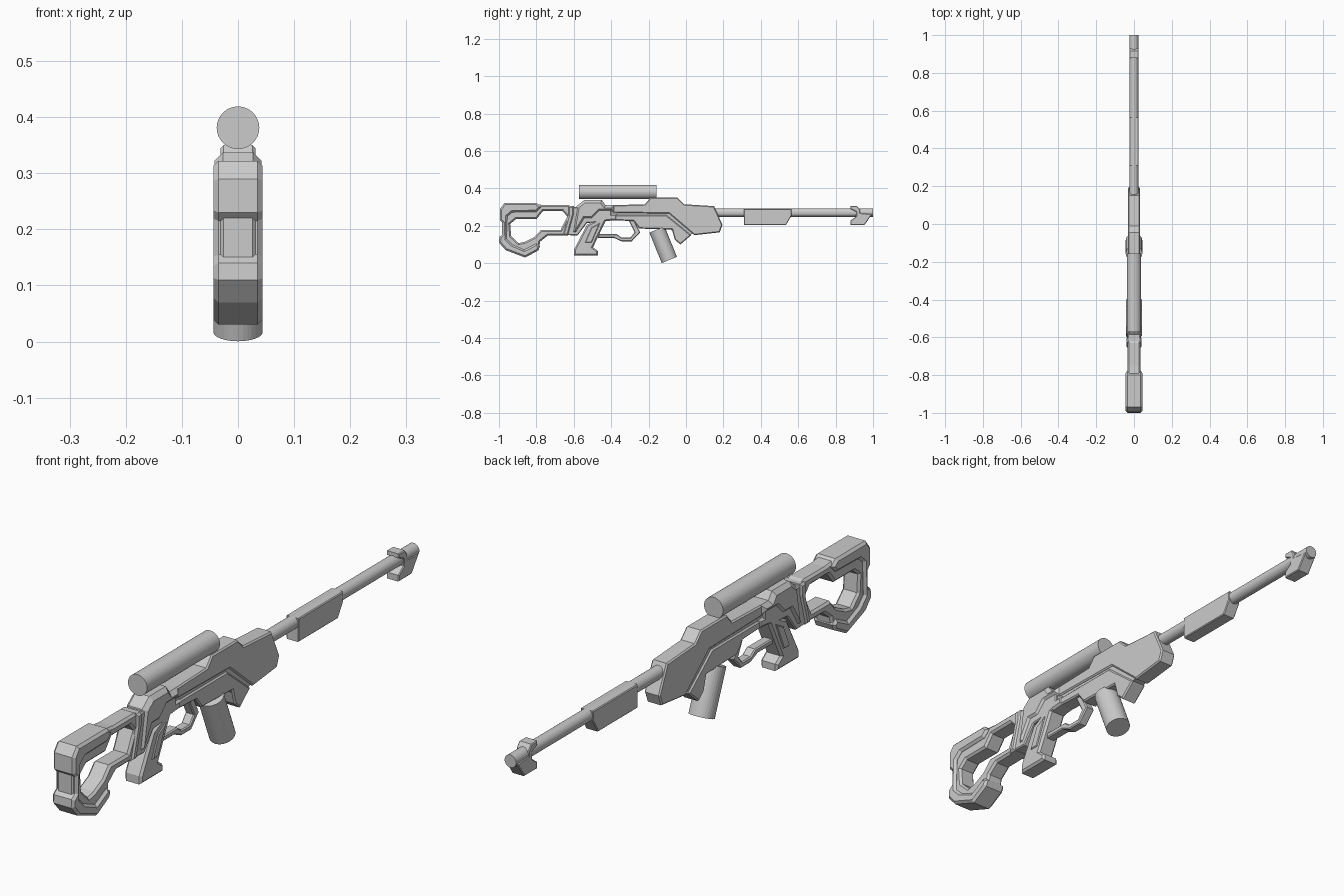
import bpy, bmesh, math
from mathutils import Vector

gun_grey = bpy.data.materials.new("gun_grey")
gun_grey.diffuse_color = (0.6, 0.6, 0.6, 1)


def finish(name, bm):
    bmesh.ops.recalc_face_normals(bm, faces=bm.faces)
    me = bpy.data.meshes.new(name)
    bm.to_mesh(me)
    bm.free()
    ob = bpy.data.objects.new(name, me)
    bpy.context.collection.objects.link(ob)
    me.materials.append(gun_grey)
    return ob


def chamfer(bm, w, c):
    """Bevel the outline edges of both side faces."""
    if c:
        rim = [e for e in bm.edges
               if all(abs(abs(v.co.x) - w) < 1e-5 for v in e.verts)
               and e.verts[0].co.x * e.verts[1].co.x > 0
               and any(abs(f.normal.x) < 0.5 for f in e.link_faces)]
        bmesh.ops.bevel(bm, geom=rim, offset=c, segments=1, affect='EDGES')


def slab(name, pts, w, c=0.006):
    """Side profile (y, z) extruded to x = -w..w with chamfered rims."""
    bm = bmesh.new()
    a = [bm.verts.new((-w, y, z)) for y, z in pts]
    b = [bm.verts.new((w, y, z)) for y, z in pts]
    bm.faces.new(a)
    bm.faces.new(b[::-1])
    n = len(pts)
    for i in range(n):
        j = (i + 1) % n
        bm.faces.new((a[i], b[i], b[j], a[j]))
    bmesh.ops.recalc_face_normals(bm, faces=bm.faces)
    bm.normal_update()
    chamfer(bm, w, c)
    return finish(name, bm)


def ring(name, outer, inner, w, c=0.006):
    """Closed frame between two matching outlines."""
    bm = bmesh.new()
    loops = [[bm.verts.new((x, y, z)) for y, z in p]
             for x, p in ((-w, outer), (w, outer), (w, inner), (-w, inner))]
    n = len(outer)
    for k in range(4):
        p, q = loops[k], loops[(k + 1) % 4]
        for i in range(n):
            j = (i + 1) % n
            bm.faces.new((p[i], p[j], q[j], q[i]))
    bmesh.ops.recalc_face_normals(bm, faces=bm.faces)
    bm.normal_update()
    chamfer(bm, w, c)
    return finish(name, bm)


def rod(name, p, q, r, sides=24):
    p, q = Vector(p), Vector(q)
    bm = bmesh.new()
    bmesh.ops.create_cone(bm, cap_ends=True, segments=sides, radius1=r,
                          radius2=r, depth=(q - p).length)
    rot = (q - p).to_track_quat('Z', 'Y').to_matrix().to_4x4()
    bm.transform(rot)
    bmesh.ops.translate(bm, verts=bm.verts, vec=(p + q) / 2)
    return finish(name, bm)


# Tubes: barrel, scope, tilted magazine
rod("barrel", (0, 0.1, 0.27), (0, 1.0, 0.27), 0.023)
rod("scope", (0, -0.572, 0.381), (0, -0.157, 0.381), 0.038, 32)
rod("magazine", (0, -0.155, 0.18), (0, -0.089, 0.017), 0.044, 32)

# Barrel weight and front sight block
slab("barrel_weight", [(.31, .29), (.565, .29), (.565, .255), (.535, .205),
                       (.31, .205)], 0.025, 0.003)
slab("front_sight", [(.88, .305), (.915, .305), (.93, .285), (.93, .268),
                     (.995, .262), (.955, .205), (.88, .205), (.88, .228),
                     (.91, .25), (.91, .275), (.88, .29)], 0.025, 0.003)

# Front receiver: recessed core showing as a groove between two plates
slab("receiver_core", [(-.42, .30), (.1, .28), (.12, .17), (0, .15),
                       (-.03, .12), (-.09, .19), (-.25, .195), (-.3, .24),
                       (-.42, .24)], 0.025, 0)
slab("receiver_upper_plate",
     [(-.39, .31), (-.22, .315), (-.19, .35), (-.045, .35), (-.01, .315),
      (.15, .305), (.195, .205), (.18, .165), (.045, .15), (-.09, .265),
      (-.39, .27)], 0.031, 0.005)
slab("receiver_lower_plate",
     [(-.40, .258), (-.105, .258), (.028, .15), (-.03, .10), (-.06, .125),
      (-.075, .18), (-.25, .185), (-.28, .225), (-.40, .23)], 0.031, 0.005)

# Rear receiver, collar and grip
slab("rear_core", [(-.605, .3), (-.40, .3), (-.40, .235), (-.46, .22),
                   (-.53, .215), (-.58, .148), (-.635, .15)], 0.034, 0.004)
slab("rear_upper_plate",
     [(-.585, .305), (-.545, .337), (-.45, .337), (-.43, .31), (-.385, .31),
      (-.385, .275), (-.46, .275), (-.50, .235), (-.54, .235),
      (-.585, .16), (-.61, .16)], 0.042, 0.015)
slab("rear_collar", [(-.63, .305), (-.60, .305), (-.598, .265), (-.63, .148),
                     (-.66, .148), (-.63, .26)], 0.04, 0.008)
slab("grip", [(-.37, .262), (-.45, .262), (-.49, .225), (-.53, .205),
              (-.60, .07), (-.60, .04), (-.47, .04), (-.47, .065),
              (-.497, .085), (-.43, .225), (-.37, .23)], 0.034, 0.008)
slab("grip_panel", [(-.46, .215), (-.505, .19), (-.54, .11), (-.505, .11)],
     0.038, 0.003)

# Trigger guard strip
slab("trigger_guard",
     [(-.47, .155), (-.37, .155), (-.345, .137), (-.297, .137), (-.275, .165),
      (-.31, .235), (-.28, .235), (-.245, .165), (-.29, .117), (-.345, .117),
      (-.385, .135), (-.47, .135)], 0.018, 0.004)

# Skeleton stock frame
ring("stock_frame",
     [(-.985, .22), (-.965, .315), (-.80, .315), (-.75, .31), (-.63, .31),
      (-.595, .295), (-.64, .148), (-.74, .147), (-.78, .115), (-.785, .08),
      (-.86, .04), (-.985, .10)],
     [(-.94, .21), (-.91, .235), (-.80, .235), (-.765, .278), (-.66, .278),
      (-.635, .25), (-.67, .178), (-.775, .178), (-.81, .14), (-.86, .115),
      (-.895, .107), (-.935, .145)], 0.034, 0.008)

# Wider butt shell wrapped around the stock, notched at the back
slab("butt_shell",
     [(-.995, .29), (-.97, .322), (-.80, .322), (-.775, .30), (-.80, .275),
      (-.93, .272), (-.955, .25), (-.96, .13), (-.93, .10), (-.865, .072),
      (-.80, .105), (-.78, .09), (-.79, .068), (-.86, .03), (-.965, .07),
      (-1.0, .11), (-.998, .14), (-.98, .155), (-.98, .215), (-.995, .23)],
     0.044, 0.009)
